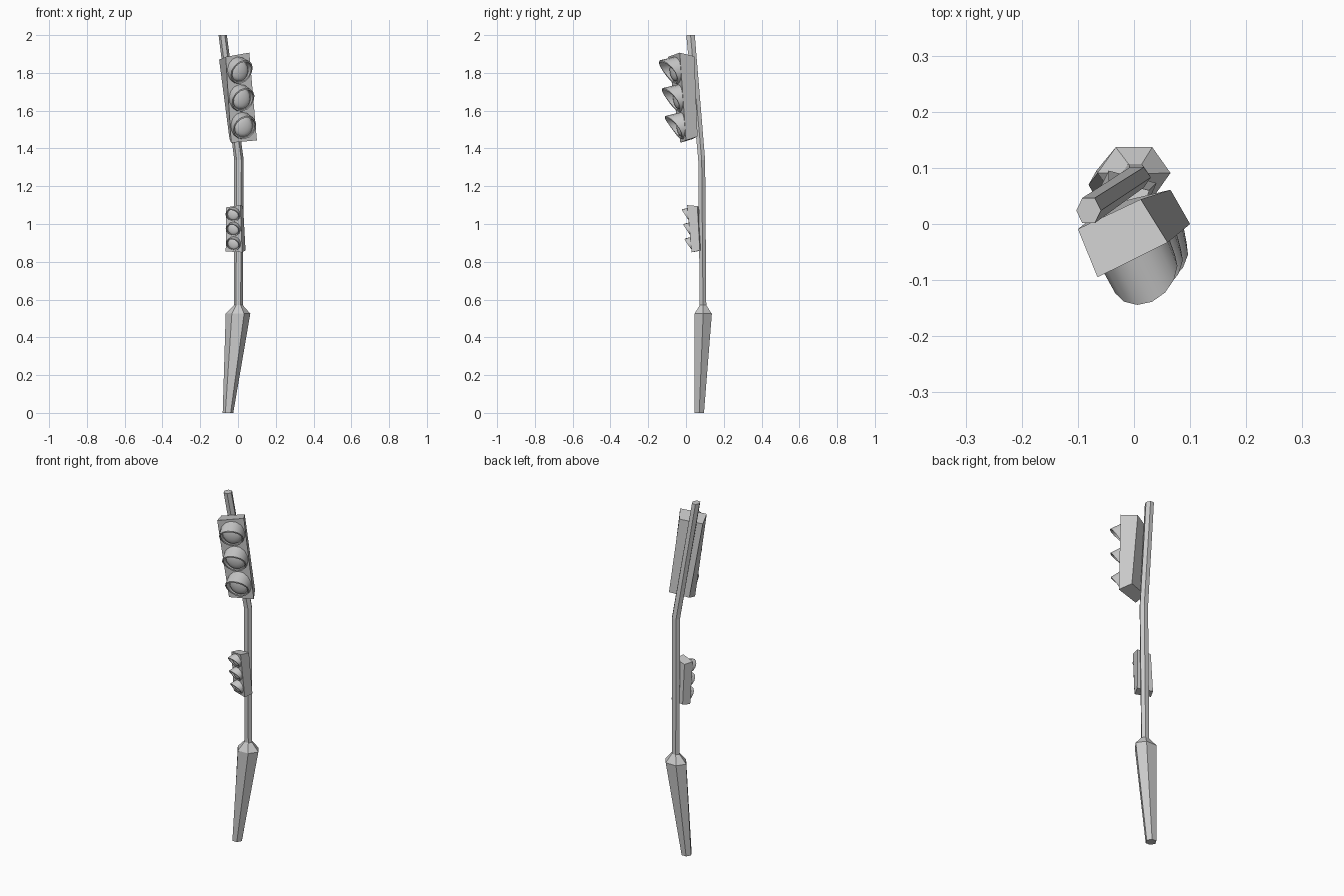
import bpy, bmesh, math
from mathutils import Vector

if "Cube" in bpy.data.objects:
    bpy.data.objects.remove(bpy.data.objects["Cube"])


def make_object(name, bm, smooth=False):
    bmesh.ops.recalc_face_normals(bm, faces=bm.faces)
    me = bpy.data.meshes.new(name)
    bm.to_mesh(me)
    bm.free()
    ob = bpy.data.objects.new(name, me)
    bpy.context.collection.objects.link(ob)
    if smooth:
        bpy.ops.object.select_all(action='DESELECT')
        ob.select_set(True)
        bpy.context.view_layer.objects.active = ob
        bpy.ops.object.shade_smooth_by_angle(angle=math.radians(40))
    return ob


def loft(bm, rings, cap_start=True, cap_end=True):
    """Skin a list of closed point rings with quads."""
    vs = [[bm.verts.new(p) for p in ring] for ring in rings]
    n = len(vs[0])
    for a, b in zip(vs, vs[1:]):
        for i in range(n):
            j = (i + 1) % n
            bm.faces.new((a[i], a[j], b[j], b[i]))
    if cap_start:
        bm.faces.new(vs[0][::-1])
    if cap_end:
        bm.faces.new(vs[-1])


# Pole: leaning hexagonal post with a flared foot (x, y, z, rx, ry)
def hexagon(x, y, z, rx, ry):
    return [(x + rx * math.cos(i * math.pi / 3), y + ry * math.sin(i * math.pi / 3), z)
            for i in range(6)]


bm = bmesh.new()
loft(bm, [hexagon(*s) for s in (
    (-0.053, 0.070, 0.00, 0.028, 0.029),
    (0.000, 0.091, 0.525, 0.065, 0.053),
    (0.002, 0.090, 0.57, 0.024, 0.020),
    (0.005, 0.083, 1.34, 0.025, 0.021),
    (-0.081, 0.024, 2.00, 0.022, 0.026))])
make_object("pole", bm)


# Signal head: skewed housing with three hooded lamps on its front
def lamp(name, centre, w, up, n, rw, rh, depth, seg=14):
    def ring(scale, height):
        pts = []
        for i in range(seg):
            a = 2 * math.pi * i / seg + math.pi / 2
            h = height(math.sin(a))
            pts.append(centre + w * (rw * scale * math.cos(a))
                       + up * (rh * (scale * math.sin(a) - 0.12 * h / depth)) + n * h)
        return pts

    def rim(s):
        return depth * (0.12 + 0.88 * ((1 + s) / 2) ** 1.4)

    def flat(k):
        return lambda s: k * depth

    # Hood: outer wall, sloping rim, inner wall
    bm = bmesh.new()
    loft(bm, [ring(1.0, flat(-0.05)), ring(0.95, rim), ring(0.84, rim),
              ring(0.84, flat(0.02))], True, True)
    make_object(name + "_hood", bm, True)
    # Lens: shallow dome
    bm = bmesh.new()
    loft(bm, [ring(0.8 * math.cos(t), flat(0.04 + 0.24 * math.sin(t)))
              for t in (0, 0.4, 0.8, 1.15, 1.45)])
    make_object(name + "_lens", bm, True)


def signal(name, top, bottom, rw, rh, depth, stops):
    # Corners run front left, front right, back right, back left
    top = [Vector(p) for p in top]
    bottom = [Vector(p) for p in bottom]
    bm = bmesh.new()
    loft(bm, [bottom, top])
    make_object(name + "_housing", bm)
    for k, t in enumerate(stops):
        left, right = top[0].lerp(bottom[0], t), top[1].lerp(bottom[1], t)
        w = (right - left).normalized()
        up = top[0] + top[1] - bottom[0] - bottom[1]
        up = (up - w * up.dot(w)).normalized()
        lamp(f"{name}_lamp_{k + 1}", (left + right) / 2, w, up, w.cross(up), rw, rh, depth)


signal("vehicle_signal",
       [(-0.065, -0.095, 1.885), (0.060, -0.033, 1.907), (0.012, 0.044, 1.888), (-0.100, -0.009, 1.87)],
       [(-0.036, -0.030, 1.43), (0.100, 0.000, 1.443), (0.065, 0.061, 1.463), (-0.045, 0.035, 1.45)],
       0.066, 0.072, 0.084, (0.18, 0.50, 0.82))

signal("pedestrian_signal",
       [(-0.063, 0.030, 1.088), (0.012, 0.006, 1.10), (0.027, 0.060, 1.095), (-0.045, 0.078, 1.085)],
       [(-0.065, 0.055, 0.855), (0.022, 0.030, 0.85), (0.040, 0.073, 0.86), (-0.045, 0.095, 0.862)],
       0.039, 0.038, 0.042, (0.18, 0.50, 0.82))
